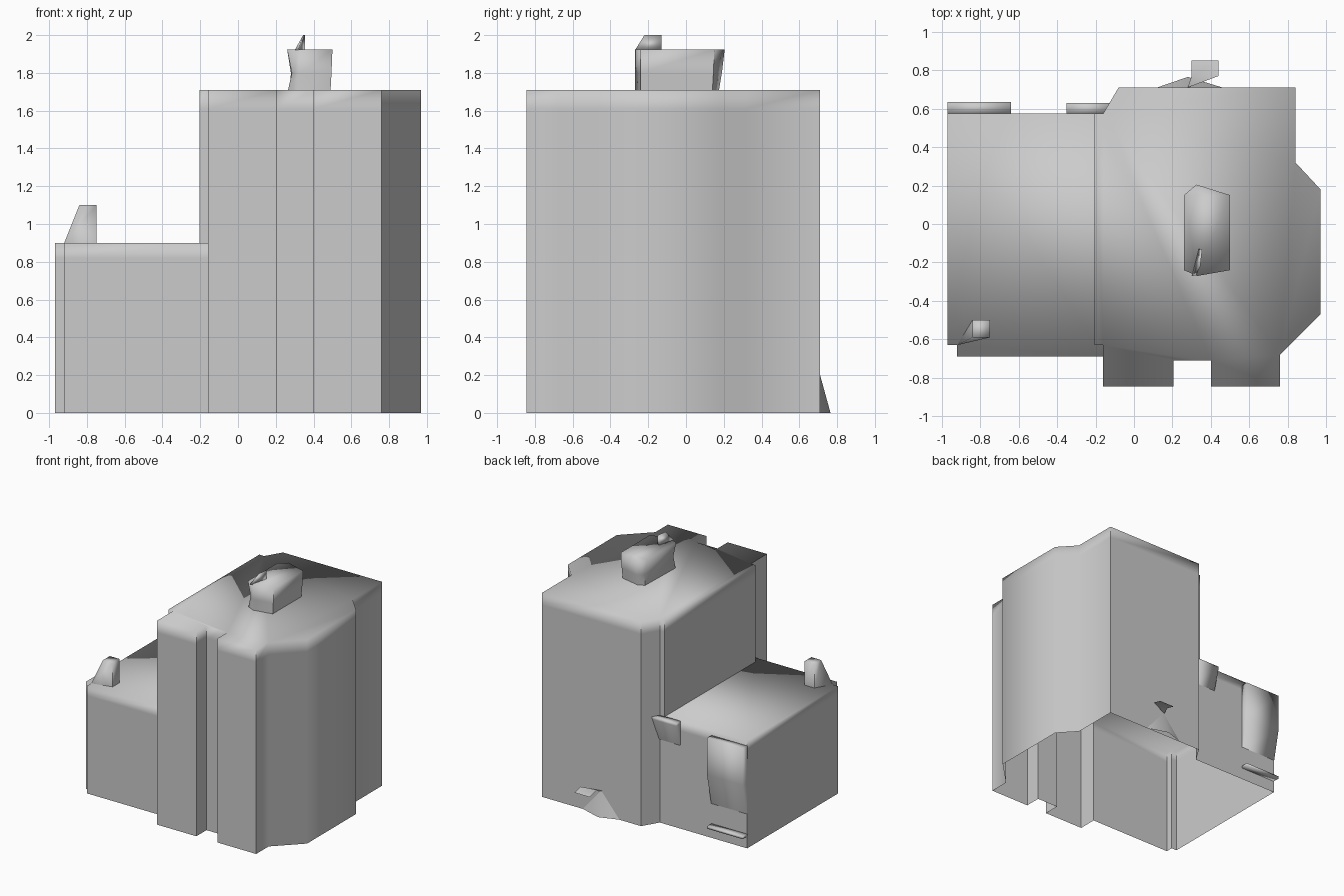
import bpy, bmesh

if "Cube" in bpy.data.objects:
    bpy.data.objects.remove(bpy.data.objects["Cube"])


def finish(name, bm):
    """Turn a bmesh into a softly shaded object with crisp vertical corners."""
    bmesh.ops.remove_doubles(bm, verts=bm.verts, dist=0.0005)
    bmesh.ops.recalc_face_normals(bm, faces=bm.faces)
    for f in bm.faces:
        f.smooth = True
    for e in bm.edges:
        d = e.verts[0].co - e.verts[1].co
        if abs(d.z) > 0.99 * d.length and len(e.link_faces) == 2:
            e.smooth = e.calc_face_angle() < 0.9
    me = bpy.data.meshes.new(name)
    bm.to_mesh(me)
    bm.free()
    ob = bpy.data.objects.new(name, me)
    bpy.context.collection.objects.link(ob)
    return ob


def walls(bm, pts, levels):
    """Vertical strips along a polyline, split at each level."""
    rows = [[bm.verts.new((x, y, z)) for x, y in pts] for z in levels]
    for lo, hi in zip(rows, rows[1:]):
        for i in range(len(pts) - 1):
            bm.faces.new((lo[i], lo[i + 1], hi[i + 1], hi[i]))


def roof(bm, pts, z, rim=0.04):
    """Flat cap with a narrow rim so the edge shading stays soft."""
    f = bm.faces.new([bm.verts.new((x, y, z)) for x, y in pts])
    bmesh.ops.inset_region(bm, faces=[f], thickness=rim, use_even_offset=True,
                           use_boundary=True)


def loft(name, rings, caps=(False, True)):
    """Skin through closed rings of 3D points."""
    bm = bmesh.new()
    rows = [[bm.verts.new(p) for p in r] for r in rings]
    n = len(rows[0])
    for lo, hi in zip(rows, rows[1:]):
        for i in range(n):
            j = (i + 1) % n
            bm.faces.new((lo[i], lo[j], hi[j], hi[i]))
    if caps[0]:
        bm.faces.new(rows[0][::-1])
    if caps[1]:
        bm.faces.new(rows[-1])
    return finish(name, bm)


def ring(pts, z):
    return [(x, y, z) for x, y in pts]


def rect(x0, x1, y0, y1):
    return [(x0, y0), (x1, y0), (x1, y1), (x0, y1)]


def sheet(name, faces):
    bm = bmesh.new()
    for f in faces:
        bm.faces.new([bm.verts.new(p) for p in f])
    return finish(name, bm)


# Tall block: open underneath, and open to the wing below the wing roof
EAVE, TOP = 0.9, 1.71
outer = [(-0.16, -0.69), (-0.16, -0.845), (0.205, -0.845), (0.205, -0.71),
         (0.40, -0.71), (0.40, -0.845), (0.76, -0.845), (0.76, -0.68),
         (0.97, -0.47), (0.97, 0.18), (0.84, 0.32), (0.84, 0.71),
         (-0.08, 0.71), (-0.16, 0.575)]
inner = [(-0.16, 0.575), (-0.205, 0.575), (-0.205, -0.63), (-0.16, -0.63),
         (-0.16, -0.69)]
bm = bmesh.new()
walls(bm, outer, [0, EAVE, TOP - 0.1, TOP])
walls(bm, inner, [EAVE, TOP - 0.1, TOP])
roof(bm, outer[1:] + inner[1:-1], TOP)
finish("tall_block", bm)

# Low wing
wing = [(-0.16, 0.575), (-0.97, 0.575), (-0.97, -0.63), (-0.92, -0.63),
        (-0.92, -0.69), (-0.16, -0.69)]
bm = bmesh.new()
walls(bm, wing, [0, EAVE - 0.08, EAVE])
roof(bm, wing, EAVE)
finish("low_wing", bm)

# Roof structure on the tall block
base = [(0.265, -0.24), (0.33, -0.27), (0.49, -0.24), (0.49, 0.14),
        (0.33, 0.175), (0.275, 0.15)]
waist = [(0.285, -0.24), (0.33, -0.27), (0.495, -0.24), (0.495, 0.145),
         (0.33, 0.19), (0.28, 0.15)]
head = [(0.26, -0.24), (0.33, -0.27), (0.50, -0.24), (0.50, 0.15),
        (0.325, 0.205), (0.26, 0.15)]
loft("roof_housing", [ring(base, TOP), ring(waist, 1.8), ring(head, 1.925)])

# Thin leaning fin on the housing
fin = [(0.32, -0.27, 1.92), (0.355, -0.13, 1.92), (0.355, -0.13, 2.0),
       (0.345, -0.22, 2.0)]
loft("roof_fin", [[(x - 0.02 * (z < 1.95), y, z) for x, y, z in fin], fin],
     caps=(True, True))

# Skewed chimney on the wing
loft("wing_chimney", [ring([(-0.92, -0.63), (-0.75, -0.59), (-0.75, -0.50),
                            (-0.84, -0.50)], EAVE),
                      ring(rect(-0.84, -0.75, -0.59, -0.50), 1.1)])

# Rear details of the wing
loft("rear_panel", [ring(rect(-0.97, -0.64, 0.57, y), z)
                    for y, z in ((0.58, 0.29), (0.635, 0.55), (0.635, 0.86))])
loft("rear_ledge", [ring(rect(-0.97, -0.64, 0.57, 0.635), z)
                    for z in (0.10, 0.12)], caps=(True, True))
loft("rear_eave", [ring([(-0.35, 0.57), (-0.12, 0.57), (-0.12, y), (-0.35, y)], z)
                   for y, z in ((0.58, 0.7), (0.63, 0.88), (0.63, 0.9))])

# Flared foot and small canopy on the rear wall
apex, tip = (0.28, 0.765, 0), (0.29, 0.71, 0.2)
sheet("rear_foot", [[(0.12, 0.71, 0), tip, apex], [apex, tip, (0.46, 0.71, 0)]])
sheet("rear_canopy", [[(0.28, 0.71, 0.2), (0.44, 0.77, 0.215), (0.30, 0.77, 0.215)],
                      [(0.30, 0.77, 0.215), (0.44, 0.77, 0.215),
                       (0.44, 0.85, 0.195), (0.30, 0.85, 0.195)]])
